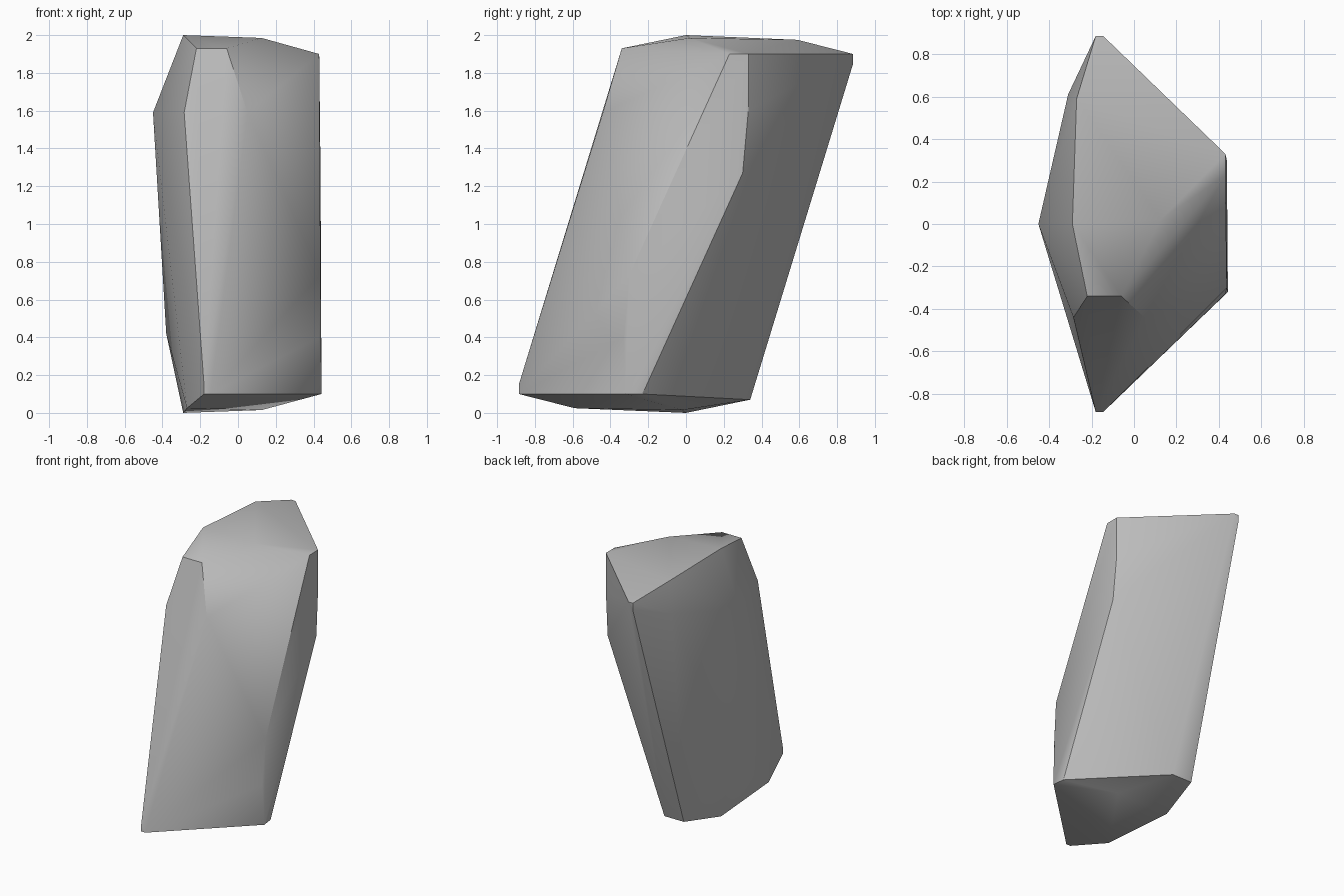
import bpy, bmesh, math

cube = bpy.data.objects.get("Cube")
if cube:
    bpy.data.objects.remove(cube, do_unlink=True)

# Corners that repeat when the stone is turned half a turn about its x axis
paired = [
    (-0.22, -0.34, 1.93), (-0.06, -0.34, 1.93),   # top of the narrow end facet
    (-0.18, -0.885, 0.10), (-0.145, -0.885, 0.10),  # foot of the narrow end facet
    (-0.18, -0.885, 0.15),
    (-0.29, 0.0, 2.0), (0.125, 0.02, 1.985),      # crown
    (-0.27, 0.59, 1.975),
    (0.43, 0.23, 1.90), (0.43, 0.33, 1.90),       # side strip
    (0.43, 0.33, 1.60), (0.437, 0.30, 1.27),
]
# Corners found once, on the worn front and left faces
single = [
    (0.05, -0.44, 1.59), (-0.285, -0.44, 1.59),
    (-0.45, 0.0, 1.59), (-0.31, 0.61, 1.75),
    (-0.38, 0.0, 0.42), (0.442, -0.32, 0.10),
]
corners = single + paired + [(x, -y, 2.0 - z) for x, y, z in paired]

# Wrap the corners in a closed faceted skin
bm = bmesh.new()
for co in corners:
    bm.verts.new(co)
hull = bmesh.ops.convex_hull(bm, input=bm.verts[:])
loose = [v for v in bm.verts if not v.link_faces]
bmesh.ops.delete(bm, geom=loose, context='VERTS')
bmesh.ops.dissolve_limit(bm, angle_limit=math.radians(1.0),
                         verts=bm.verts[:], edges=bm.edges[:])
bmesh.ops.recalc_face_normals(bm, faces=bm.faces[:])
mesh = bpy.data.meshes.new("leaning_rock")
bm.to_mesh(mesh)
bm.free()
rock = bpy.data.objects.new("leaning_rock", mesh)
bpy.context.collection.objects.link(rock)

# Plain stone colour
stone = bpy.data.materials.new("stone_grey")
stone.use_nodes = True
grey = (0.50, 0.50, 0.50, 1.0)
stone.diffuse_color = grey
bsdf = stone.node_tree.nodes["Principled BSDF"]
bsdf.inputs["Base Color"].default_value = grey
bsdf.inputs["Roughness"].default_value = 0.9
mesh.materials.append(stone)

# Soften shallow edges, keep the steep ones crisp
bpy.ops.object.select_all(action='DESELECT')
rock.select_set(True)
bpy.context.view_layer.objects.active = rock
bpy.ops.object.shade_smooth_by_angle(angle=math.radians(30))
